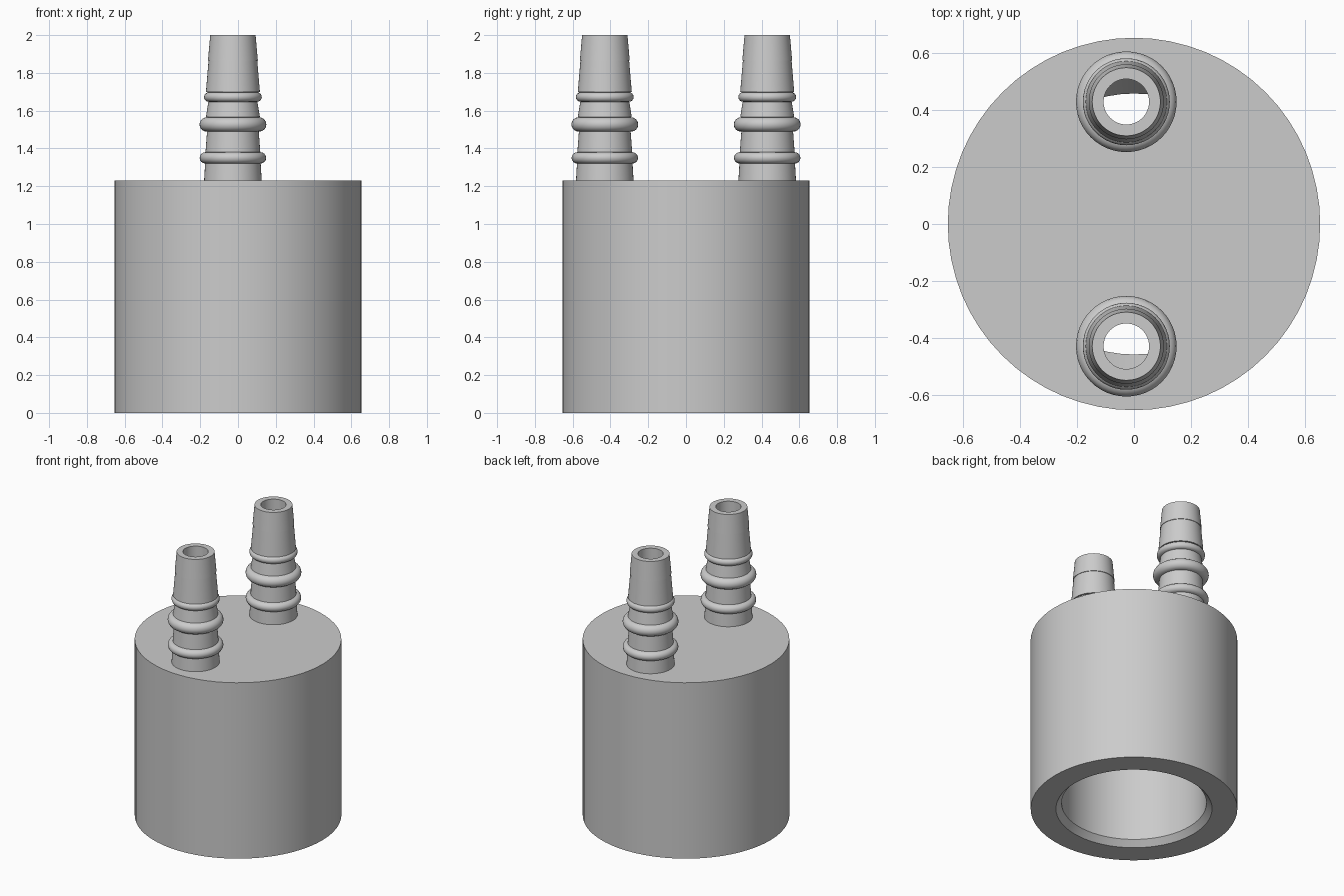
import bpy
import bmesh
from math import sin, cos, pi, radians

cube = bpy.data.objects.get("Cube")
if cube:
    bpy.data.objects.remove(cube, do_unlink=True)

grey = bpy.data.materials.new("plain grey")
grey.use_nodes = True
colour = (0.6, 0.6, 0.6, 1)
grey.diffuse_color = colour
grey.node_tree.nodes["Principled BSDF"].inputs["Base Color"].default_value = colour


def lathe(name, profile, segments, closed=False, location=(0, 0, 0)):
    """Spin a list of (radius, height) points around z."""
    bm = bmesh.new()
    verts = [bm.verts.new((r, 0, z)) for r, z in profile]
    pairs = list(zip(verts, verts[1:]))
    if closed:
        pairs.append((verts[-1], verts[0]))
    edges = [bm.edges.new(p) for p in pairs]
    bmesh.ops.spin(bm, geom=verts + edges, cent=(0, 0, 0), axis=(0, 0, 1),
                   angle=2 * pi, steps=segments, use_duplicate=False)
    bmesh.ops.remove_doubles(bm, verts=bm.verts, dist=0.0001)
    bmesh.ops.recalc_face_normals(bm, faces=bm.faces)
    mesh = bpy.data.meshes.new(name)
    bm.to_mesh(mesh)
    bm.free()
    mesh.materials.append(grey)
    obj = bpy.data.objects.new(name, mesh)
    obj.location = location
    bpy.context.collection.objects.link(obj)
    return obj


def smooth(obj):
    bpy.ops.object.select_all(action="DESELECT")
    obj.select_set(True)
    bpy.context.view_layer.objects.active = obj
    bpy.ops.object.shade_smooth_by_angle(angle=radians(30))


def bead(radius, half, z, steps=8):
    """Rounded ring bulging out of the nozzle, listed upwards."""
    angles = [pi * (i / steps - 0.5) for i in range(steps + 1)]
    return [(radius - half + half * cos(a), z + half * sin(a)) for a in angles]


BODY_TOP = 1.23
BORE = 0.08
NOZZLE_X, NOZZLE_Y = -0.027, 0.43

# Hollow body: chamfered mouth, straight bore, wider chamber under the roof
body = lathe("body", [
    (0, BODY_TOP), (0.655, BODY_TOP), (0.655, 0), (0.495, 0), (0.459, 0.04),
    (0.459, 0.95), (0.52, 1.04), (0.52, 1.11), (0, 1.11)], 64)

# Barbed nozzle wall: tapering sections between three beads, stepped tip
nozzle_profile = (
    [(BORE, BODY_TOP - 0.01), (0.153, BODY_TOP - 0.01), (0.147, 1.322)]
    + bead(0.176, 0.03, 1.35)
    + [(0.145, 1.381), (0.137, 1.489)]
    + bead(0.177, 0.038, 1.527)
    + [(0.143, 1.566), (0.13, 1.646)]
    + bead(0.153, 0.025, 1.672)
    + [(0.143, 1.698), (0.129, 1.865), (0.132, 1.866), (0.12, 2.0), (BORE, 2.0)])

for label, side in (("front", -1), ("back", 1)):
    place = (NOZZLE_X, side * NOZZLE_Y, 0)
    nozzle = lathe(label + "_nozzle", nozzle_profile, 48, True, place)
    smooth(nozzle)

    # Drill the passage from the nozzle into the chamber
    drill = lathe(label + "_drill", [
        (0, 1.07), (BORE + 0.001, 1.07), (BORE + 0.001, 1.3), (0, 1.3)],
        48, False, place)
    drill.hide_render = True
    cut = body.modifiers.new("passage", "BOOLEAN")
    cut.operation = "DIFFERENCE"
    cut.solver = "EXACT"
    cut.object = drill
    bpy.context.view_layer.objects.active = body
    bpy.ops.object.modifier_apply(modifier=cut.name)
    bpy.data.objects.remove(drill, do_unlink=True)

smooth(body)
